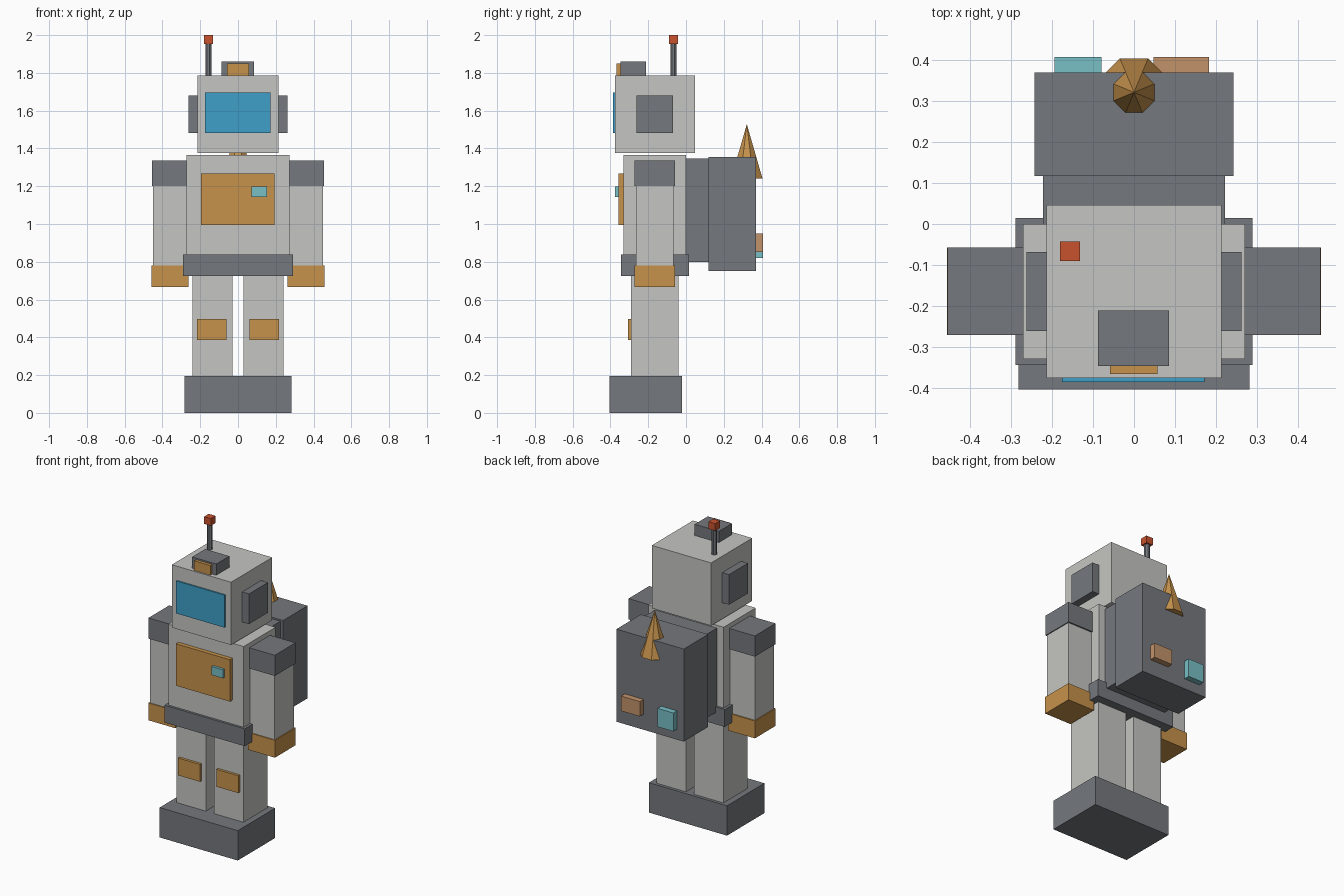
import bpy
import math

cube = bpy.data.objects.get("Cube")
if cube:
    bpy.data.objects.remove(cube, do_unlink=True)


def material(name, rgb):
    """Flat material from 0-255 sRGB values."""
    lin = [((c / 255 + 0.055) / 1.055) ** 2.4 for c in rgb]
    m = bpy.data.materials.new(name)
    m.use_nodes = True
    m.diffuse_color = (*lin, 1)
    m.node_tree.nodes["Principled BSDF"].inputs["Base Color"].default_value = (*lin, 1)
    return m


light = material("light_grey", (197, 197, 194))
dark = material("dark_grey", (117, 120, 125))
gold = material("gold", (198, 146, 76))
blue = material("screen_blue", (62, 160, 200))
teal = material("pale_teal", (120, 191, 197))
bronze = material("bronze", (194, 147, 106))
red = material("signal_red", (200, 82, 46))


def box(name, mat, x, y, z):
    """Block spanning the given (low, high) range on each axis."""
    spans = (x, y, z)
    bpy.ops.mesh.primitive_cube_add(size=1, location=[(a + b) / 2 for a, b in spans])
    ob = bpy.context.object
    ob.name = name
    ob.scale = [b - a for a, b in spans]
    bpy.ops.object.transform_apply(location=False, rotation=False, scale=True)
    ob.data.materials.append(mat)
    return ob


def pair(name, mat, x, y, z):
    """Left block and its mirror image on the right."""
    box("left_" + name, mat, x, y, z)
    box("right_" + name, mat, (-x[1], -x[0]), y, z)


def octagon(name, mat, r1, r2, x, y, z):
    """Eight-sided cone or post with flats facing the axes."""
    bpy.ops.mesh.primitive_cone_add(vertices=8, radius1=r1, radius2=r2, depth=z[1] - z[0],
                                    location=(x, y, (z[0] + z[1]) / 2),
                                    rotation=(0, 0, math.pi / 8))
    ob = bpy.context.object
    ob.name = name
    ob.data.materials.append(mat)


# Base and legs
box("foot_base", dark, (-0.282, 0.282), (-0.405, -0.02), (0, 0.195))
pair("leg", light, (0.029, 0.242), (-0.29, -0.04), (0.195, 0.73))
pair("knee_pad", gold, (0.06, 0.217), (-0.307, -0.29), (0.385, 0.498))

# Torso
box("belt", dark, (-0.29, 0.29), (-0.345, 0.015), (0.725, 0.838))
box("torso", light, (-0.272, 0.272), (-0.33, 0), (0.83, 1.365))
box("chest_panel", gold, (-0.197, 0.192), (-0.358, -0.33), (0.995, 1.268))
box("chest_button", teal, (0.072, 0.153), (-0.375, -0.358), (1.143, 1.198))

# Arms
pair("shoulder", dark, (0.265, 0.456), (-0.272, -0.058), (1.2, 1.335))
pair("arm", light, (0.268, 0.45), (-0.265, -0.067), (0.78, 1.2))
pair("hand", gold, (0.262, 0.457), (-0.272, -0.058), (0.667, 0.78))

# Head
box("head", light, (-0.214, 0.214), (-0.377, 0.047), (1.377, 1.787))
box("face_screen", blue, (-0.176, 0.173), (-0.386, -0.377), (1.483, 1.695))
pair("ear", dark, (0.214, 0.263), (-0.262, -0.068), (1.483, 1.68))
box("head_lamp", dark, (-0.088, 0.086), (-0.347, -0.212), (1.787, 1.86))
box("lamp_lens", gold, (-0.059, 0.057), (-0.367, -0.347), (1.787, 1.85))
octagon("antenna_post", dark, 0.0175, 0.0175, -0.157, -0.067, (1.787, 1.955))
box("antenna_tip", red, (-0.181, -0.132), (-0.091, -0.043), (1.953, 2.0))

# Backpack
box("backpack_mount", dark, (-0.223, 0.223), (0, 0.118), (0.8, 1.346))
box("backpack", dark, (-0.243, 0.243), (0.118, 0.37), (0.752, 1.356))
box("backpack_bronze_button", bronze, (0.048, 0.183), (0.37, 0.408), (0.853, 0.95))
box("backpack_teal_button", teal, (-0.194, -0.08), (0.37, 0.408), (0.82, 0.94))
octagon("backpack_spike", gold, 0.09, 0, 0, 0.322, (1.24, 1.528))
